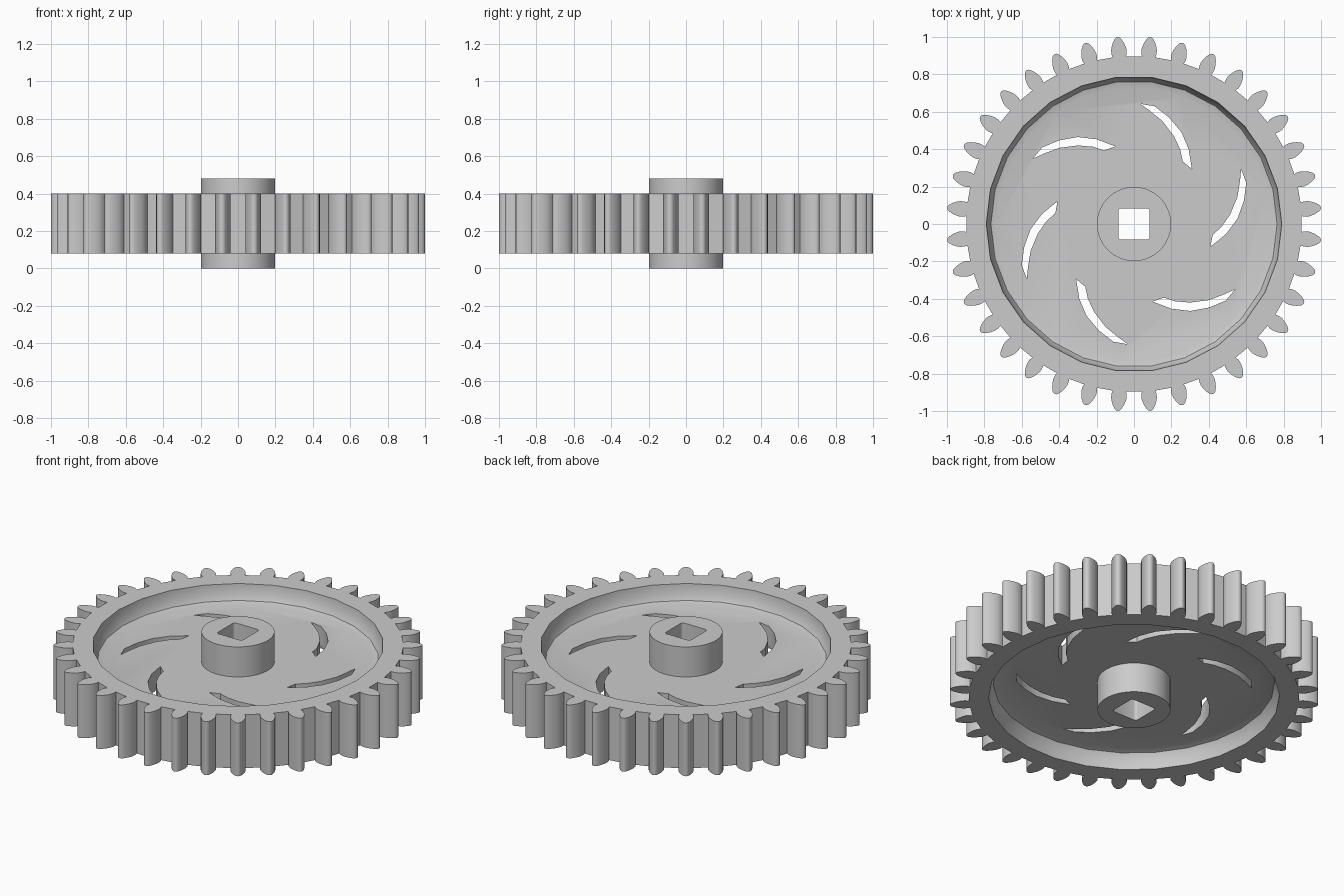
import bpy, bmesh, math
from mathutils import Matrix

if "Cube" in bpy.data.objects:
    bpy.data.objects.remove(bpy.data.objects["Cube"])

TEETH = 36
MID = 0.24


def make_object(name, bm):
    bmesh.ops.recalc_face_normals(bm, faces=bm.faces)
    mesh = bpy.data.meshes.new(name)
    bm.to_mesh(mesh)
    bm.free()
    ob = bpy.data.objects.new(name, mesh)
    bpy.context.collection.objects.link(ob)
    return ob


def prism(name, outline, z0, z1, angles=(0,)):
    """Extrude a flat outline, once for every angle around z."""
    bm = bmesh.new()
    for a in angles:
        rot = Matrix.Rotation(a, 3, 'Z')
        verts = [bm.verts.new(rot @ Matrix.Translation((x, y, z0)).translation)
                 for x, y in outline]
        face = bm.faces.new(verts)
        res = bmesh.ops.extrude_face_region(bm, geom=[face], use_keep_orig=True)
        top = [g for g in res["geom"] if isinstance(g, bmesh.types.BMVert)]
        bmesh.ops.translate(bm, verts=top, vec=(0, 0, z1 - z0))
    return make_object(name, bm)


def lathe(name, profile, sides):
    """Solid of revolution with flat caps."""
    bm = bmesh.new()
    rings = [[bm.verts.new((r * math.cos(2 * math.pi * i / sides),
                            r * math.sin(2 * math.pi * i / sides), z))
              for i in range(sides)] for r, z in profile]
    for a, b in zip(rings, rings[1:]):
        for i in range(sides):
            j = (i + 1) % sides
            bm.faces.new((a[i], a[j], b[j], b[i]))
    bm.faces.new(rings[0])
    bm.faces.new(rings[-1])
    return make_object(name, bm)


def combine(target, tool, operation):
    mod = target.modifiers.new("boolean", 'BOOLEAN')
    mod.object, mod.operation, mod.solver = tool, operation, 'EXACT'
    bpy.context.view_layer.objects.active = target
    bpy.ops.object.modifier_apply(modifier=mod.name)
    bpy.data.objects.remove(tool)


# Toothed blank: (radius, half width) of one tooth flank, root to tip
flank = [(0.897, 0.036), (0.915, 0.041), (0.935, 0.041), (0.955, 0.036),
         (0.975, 0.028), (0.992, 0.018), (1.0, 0.010)]
tooth = [(r, -w) for r, w in flank] + [(1.003, 0)] + [(r, w) for r, w in reversed(flank)]
outline = []
for i in range(TEETH):
    a = 2 * math.pi * (i + 0.5) / TEETH
    c, s = math.cos(a), math.sin(a)
    outline += [(x * c - y * s, x * s + y * c) for x, y in tooth]
gear = prism("gear_wheel", outline, 0.08, 0.40)

# Dished recess on both faces, with a filleted foot
recess = [(0.73, 0.06), (0.765, 0.07), (0.785, 0.105), (0.79, 0.16), (0.79, 0.26)]
for side in (1, -1):
    combine(gear, lathe("recess_cutter", [(r, MID + side * z) for r, z in recess], 26),
            'DIFFERENCE')

# Curved slots through the web
slot = [(-0.54, 0.35), (-0.49, 0.41), (-0.40, 0.447), (-0.30, 0.465), (-0.20, 0.453),
        (-0.10, 0.415), (-0.16, 0.393), (-0.22, 0.413), (-0.30, 0.42), (-0.40, 0.407),
        (-0.48, 0.377)]
angles = [i * math.pi / 3 for i in range(6)]
combine(gear, prism("slot_cutter", slot, 0.1, 0.38, angles), 'DIFFERENCE')

# Hub
combine(gear, lathe("hub", [(0.198, 0), (0.198, 0.48)], 64), 'UNION')

# Square shaft hole with rounded corners
h, r = 0.084, 0.016
square = []
for k, (sx, sy) in enumerate([(1, 1), (-1, 1), (-1, -1), (1, -1)]):
    for j in range(4):
        a = math.pi / 2 * (k + j / 3)
        square.append((sx * (h - r) + r * math.cos(a), sy * (h - r) + r * math.sin(a)))
combine(gear, prism("shaft_cutter", square, -0.1, 0.6), 'DIFFERENCE')

# Smooth shading with crisp edges
bpy.ops.object.select_all(action='DESELECT')
gear.select_set(True)
bpy.context.view_layer.objects.active = gear
bpy.ops.object.shade_smooth_by_angle(angle=math.radians(35))
